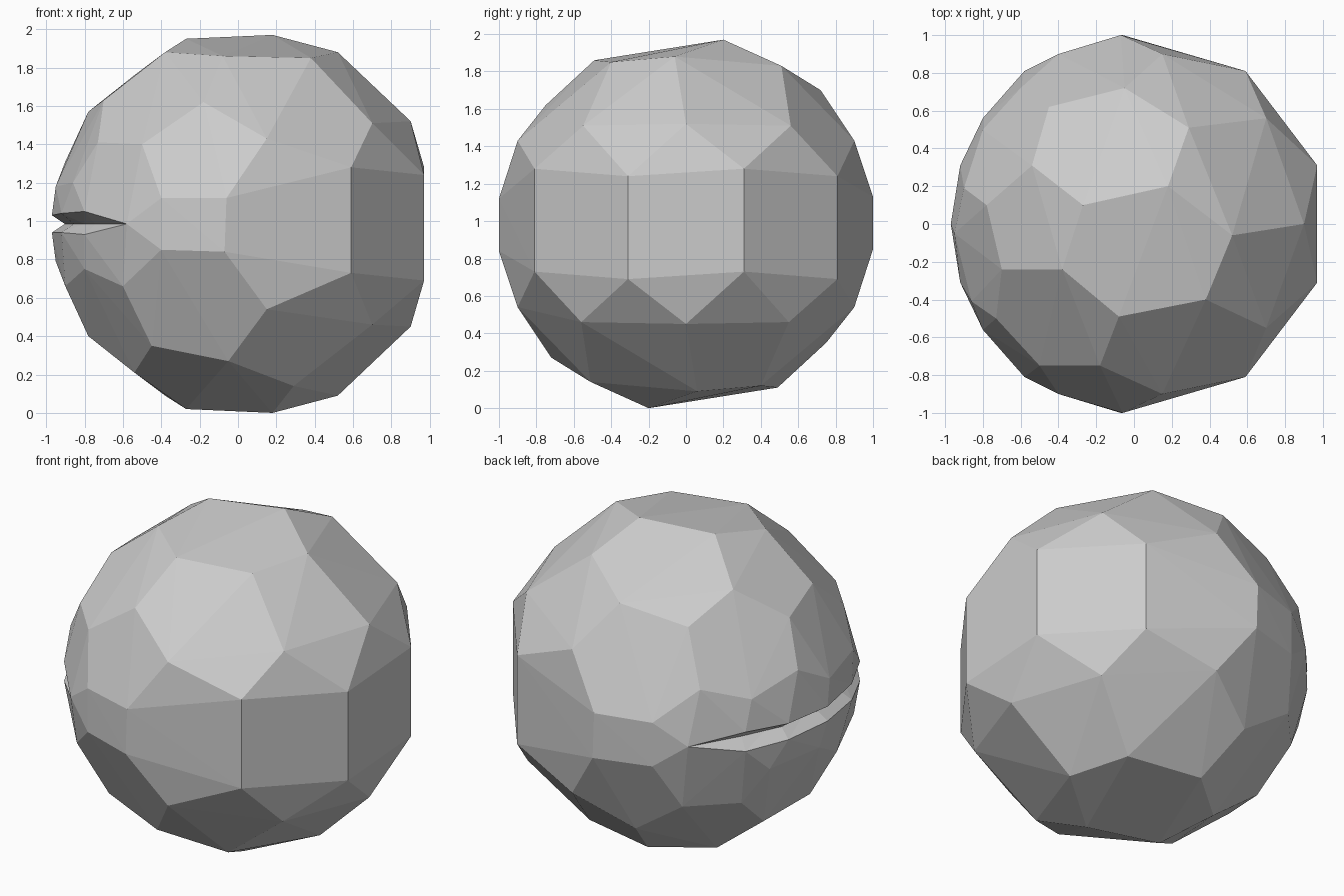
import bpy, bmesh
from mathutils import Vector

if "Cube" in bpy.data.objects:
    bpy.data.objects.remove(bpy.data.objects["Cube"])

MID = 0.985  # height of the half-turn symmetry axis

# corners of the upper shell; the lower shell is the same turned 180 deg about x
crown = [
    (-.45, .62, 1.62), (-.05, .72, 1.70), (.29, .51, 1.83), (.18, .20, 1.97),
    (-.27, .10, 1.95), (-.54, .31, 1.76), (-.38, -.24, 1.88), (.52, -.06, 1.88),
    (.38, -.40, 1.85), (-.08, -.49, 1.86), (-.18, -.75, 1.62), (-.50, -.75, 1.40),
    (-.70, -.24, 1.63), (-.78, .10, 1.57), (-.73, -.50, 1.41),
]
side = [
    (.70, -.55, 1.51), (.70, .56, 1.51), (.90, 0, 1.52), (.97, -.31, 1.24),
    (.97, .31, 1.28), (.59, .81, 1.24), (.59, -.81, 1.28), (.15, .90, 1.43),
    (.15, -.90, 1.43), (-.06, -1, 1.12), (-.07, 1, 1.13), (-.40, -.90, 1.12),
    (-.40, .90, 1.12), (-.60, .72, 1.31), (-.80, .50, 1.22), (-.90, .19, 1.31),
    (-.95, -.05, 1.18), (-.86, -.41, 1.20),
]
lip = [(-.80, -.56, 1.05), (-.92, -.31, 1.04), (-.97, 0, 1.03),
       (-.92, .31, 1.03), (-.80, .56, 1.04)]
corners = [(-.58, -.81, MID), (-.58, .81, MID)]


def half_turn(p):
    return (p[0], -p[1], 2 * MID - p[2])


# faceted ball as the hull of both shells
bm = bmesh.new()
upper = crown + side + lip
for p in upper + [half_turn(p) for p in upper] + corners:
    bm.verts.new(p)
hull = bmesh.ops.convex_hull(bm, input=bm.verts[:])
loose = [v for v in bm.verts if not v.link_faces]
bmesh.ops.delete(bm, geom=loose, context='VERTS')

# mouth slit: split the band between the lips and push its middle inwards
mouth = [Vector(p) for p in lip + [half_turn(p) for p in lip] + corners]
in_mouth = {v for v in bm.verts if any((v.co - m).length < 1e-4 for m in mouth)}
faces = [f for f in bm.faces if all(v in in_mouth for v in f.verts)
         and f.calc_center_median().x < -.5
         and min(v.co.z for v in f.verts) < MID + .001
         and max(v.co.z for v in f.verts) > MID - .001]
edges = {e for f in faces for e in f.edges}
verts = {v for f in faces for v in f.verts}
before = set(bm.verts)
bmesh.ops.bisect_plane(bm, geom=faces + list(edges) + list(verts), dist=1e-4,
                       plane_co=(0, 0, MID), plane_no=(0, 0, 1))
for v in set(bm.verts) - before:
    v.co.x *= .93
    v.co.y *= .93
bmesh.ops.triangulate(bm, faces=bm.faces[:])
bmesh.ops.recalc_face_normals(bm, faces=bm.faces[:])

mesh = bpy.data.meshes.new("faceted_ball")
bm.to_mesh(mesh)
bm.free()
ball = bpy.data.objects.new("faceted_ball", mesh)
bpy.context.collection.objects.link(ball)
